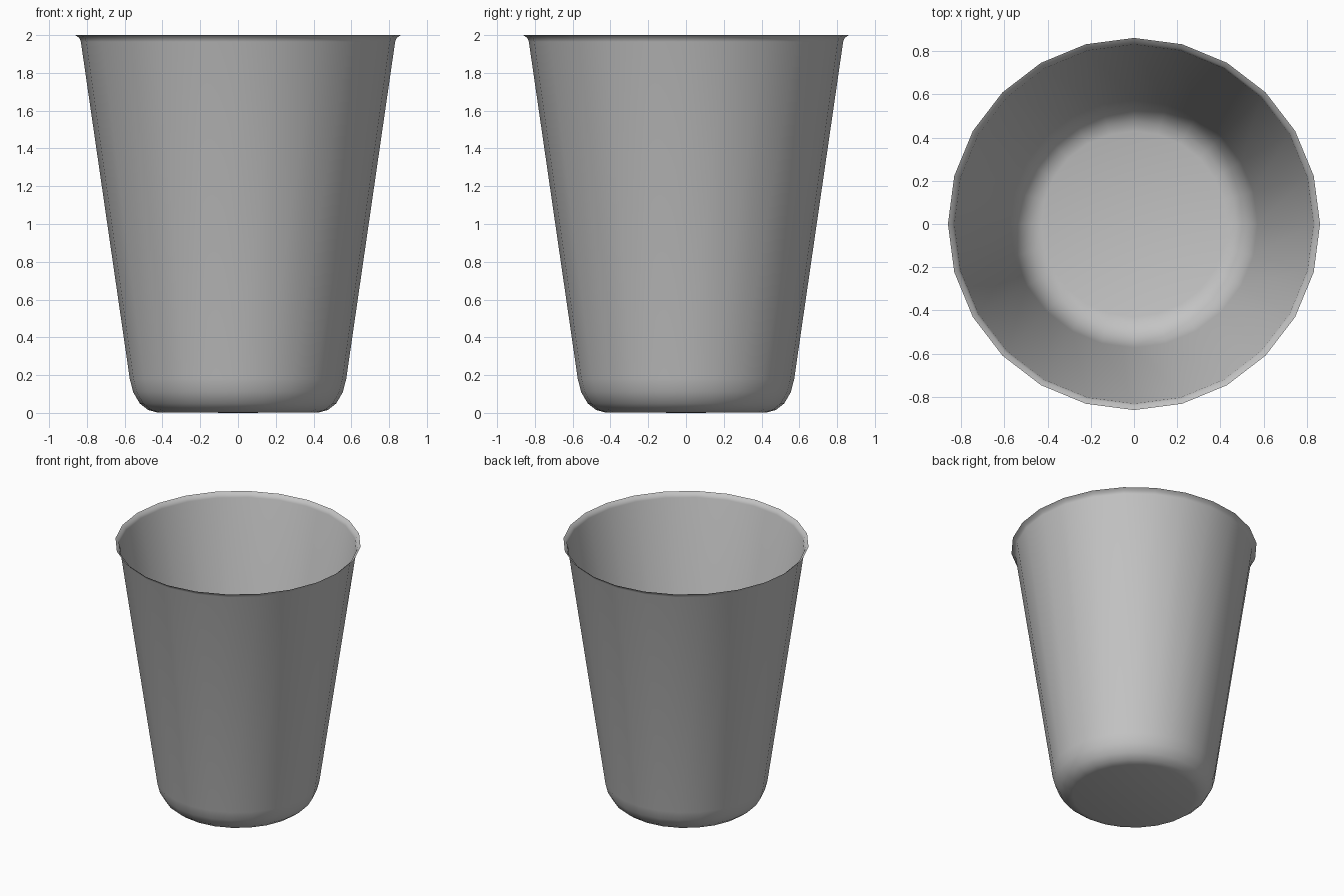
import bpy, bmesh, math

cube = bpy.data.objects.get("Cube")
if cube:
    bpy.data.objects.remove(cube)

# Plain grey material
grey = bpy.data.materials.new("plain_grey")
grey.use_nodes = True
colour = (0.55, 0.55, 0.55, 1)
grey.diffuse_color = colour
grey.node_tree.nodes["Principled BSDF"].inputs["Base Color"].default_value = colour

# Cup outline (radius, height) from floor edge to flared rim
SIDES = 24
profile = [(0.43, 0.003), (0.475, 0.015), (0.52, 0.05), (0.555, 0.11), (0.573, 0.18),
           (0.832, 1.965), (0.84, 1.985), (0.862, 2.0)]

bm = bmesh.new()
rings = []
for radius, height in profile:
    angles = [2 * math.pi * i / SIDES for i in range(SIDES)]
    rings.append([bm.verts.new((radius * math.cos(a), radius * math.sin(a), height)) for a in angles])

# Thin wall
for low, high in zip(rings, rings[1:]):
    for i in range(SIDES):
        j = (i + 1) % SIDES
        bm.faces.new((low[i], low[j], high[j], high[i]))

# Floor
centre = bm.verts.new((0, 0, 0))
for i in range(SIDES):
    bm.faces.new((centre, rings[0][(i + 1) % SIDES], rings[0][i]))

for face in bm.faces:
    face.smooth = True
mesh = bpy.data.meshes.new("cup")
bm.to_mesh(mesh)
bm.free()
mesh.materials.append(grey)
cup = bpy.data.objects.new("cup", mesh)
bpy.context.collection.objects.link(cup)
